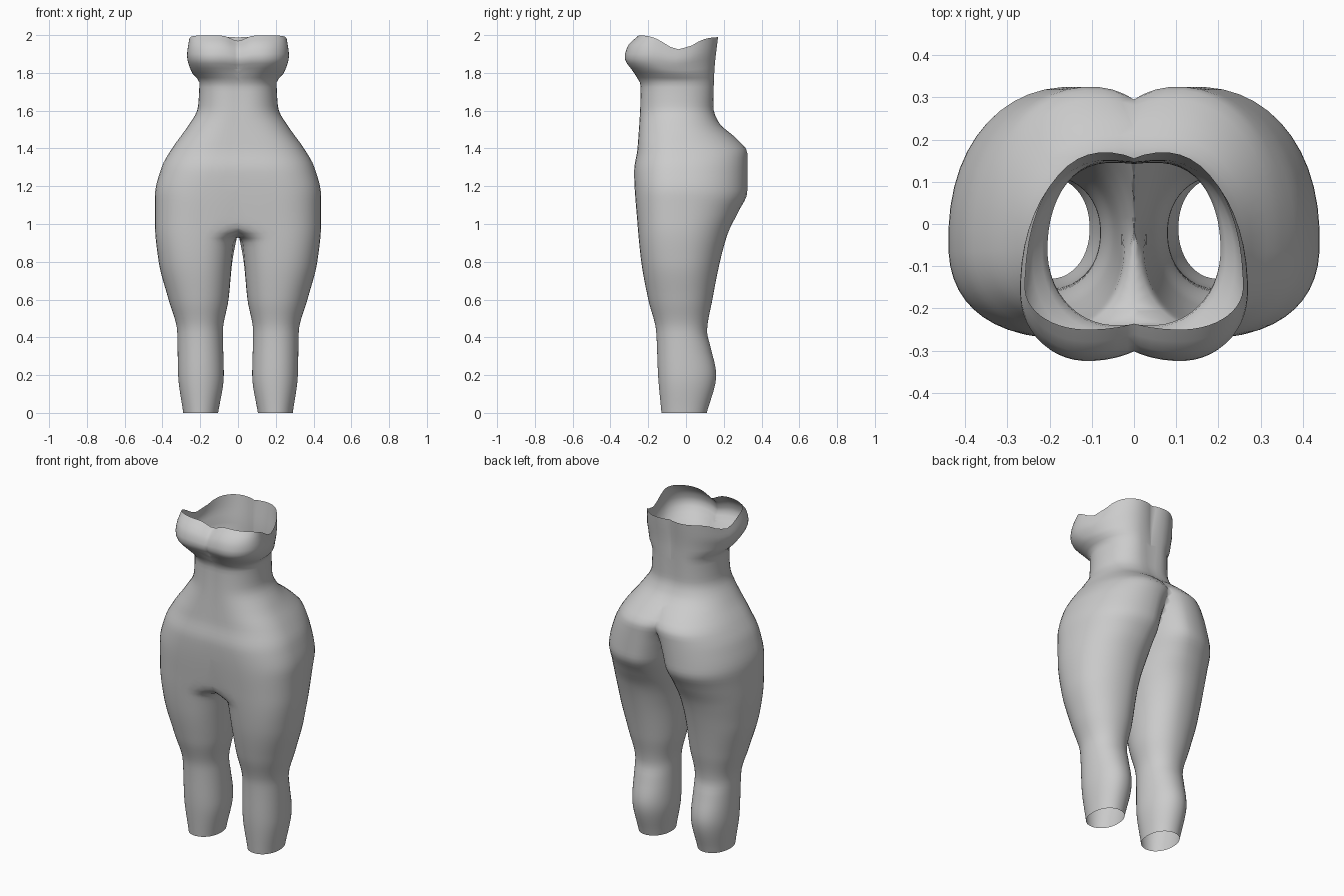
import bpy, bmesh, math

if "Cube" in bpy.data.objects:
    bpy.data.objects.remove(bpy.data.objects["Cube"])

# Outline profiles: (height, value)
OUTER = [(0, .29), (.2, .317), (.43, .322), (.6, .368), (.8, .42), (1, .44), (1.15, .44), (1.3, .405),
         (1.4, .35), (1.5, .278), (1.62, .212), (1.75, .205), (1.81, .245), (1.9, .27), (2, .258)]
FRONT = [(0, -.13), (.2, -.148), (.43, -.158), (.6, -.2), (.8, -.237), (1, -.257), (1.28, -.275),
         (1.4, -.257), (1.73, -.24), (1.8, -.275), (1.88, -.325), (1.94, -.31), (2, -.25)]
BACK = [(0, .11), (.2, .16), (.35, .13), (.43, .112), (.6, .14), (.8, .18), (.95, .222), (1.06, .275),
        (1.17, .325), (1.38, .325), (1.45, .27), (1.54, .172), (1.62, .145), (1.8, .15), (2, .17)]
# Inner side of each half; negative values are merged across the middle
INNER_FRONT = [(0, .105), (.2, .075), (.43, .08), (.6, .05), (.8, .032), (.9, .022), (.935, .0),
               (.96, -.12), (1.02, -.32), (1.2, -.44), (1.62, -.2), (1.75, -.2), (1.85, -.1), (2, -.1)]
INNER_BACK = [(0, .105), (.2, .075), (.43, .08), (.6, .05), (.8, .03), (.9, .012), (.97, -.004),
              (1.15, -.025), (1.3, -.07), (1.4, -.15), (1.55, -.25), (2, -.15)]
# Where the front and back bulge most, and the depth of the widest point
PEAK_FRONT = [(0, .2), (.43, .2), (.8, .21), (1.1, .17), (1.4, .08), (1.6, .04), (1.75, .04), (1.85, .11), (2, .11)]
PEAK_BACK = [(0, .2), (.43, .2), (.9, .2), (1.15, .15), (1.38, .1), (1.55, .05), (1.75, .06), (2, .07)]
MIDDLE = [(0, -.01), (.43, -.02), (.8, -.03), (1.1, -.04), (1.6, -.05), (1.75, -.06), (1.88, -.16), (2, -.15)]
# Squareness of the sections
ROUND_FRONT = [(0, 2.1), (.5, 2.1), (1, 2.4), (1.4, 2.3), (1.6, 2.1), (2, 2.05)]
ROUND_BACK = [(0, 2.1), (.8, 2.1), (1.2, 2.2), (1.6, 2.1), (2, 2.1)]


def sample(keys, z):
    """Smooth interpolation that does not overshoot the keys."""
    n = len(keys)
    d = [(keys[i + 1][1] - keys[i][1]) / (keys[i + 1][0] - keys[i][0]) for i in range(n - 1)]

    def slope(i):
        if i == 0 or i == n - 1:
            return d[min(i, n - 2)]
        a, b = d[i - 1], d[i]
        return 2 * a * b / (a + b) if a * b > 0 else 0

    i = 0
    while i < n - 2 and z > keys[i + 1][0]:
        i += 1
    h = keys[i + 1][0] - keys[i][0]
    t = (z - keys[i][0]) / h
    return ((2 * t**3 - 3 * t**2 + 1) * keys[i][1] + (t**3 - 2 * t**2 + t) * h * slope(i)
            + (3 * t**2 - 2 * t**3) * keys[i + 1][1] + (t**3 - t**2) * h * slope(i + 1))


def section(z, count=48):
    """Four-quadrant rounded section of one half of the body."""
    outer, yc = sample(OUTER, z), sample(MIDDLE, z)
    points = []
    for k in range(count):
        a = 2 * math.pi * (k + .5) / count
        c, s = math.cos(a), math.sin(a)
        back = s > 0
        peak = sample(PEAK_BACK if back else PEAK_FRONT, z)
        inner = sample(INNER_BACK if back else INNER_FRONT, z)
        reach = sample(BACK if back else FRONT, z)
        power = 2 / sample(ROUND_BACK if back else ROUND_FRONT, z)
        x = peak + ((outer if c > 0 else inner) - peak) * abs(c) ** power
        y = yc + (reach - yc) * abs(s) ** power
        # Rim dips under the arms and between the busts
        fade = max(0, (z - 1.75) / .25) ** 1.5
        dip = .075 * math.exp(-((y + .04) / .1) ** 2)
        dip += (.03 * math.exp(-(x / .05) ** 2) if y < 0 else .01)
        points.append((x, y, z - dip * fade))
    return points


# Loft one half, cut it at the middle
bm = bmesh.new()
steps = 80
rings = [[bm.verts.new(p) for p in section(2 * i / steps)] for i in range(steps + 1)]
for low, high in zip(rings, rings[1:]):
    for k in range(len(low)):
        j = (k + 1) % len(low)
        bm.faces.new((low[k], low[j], high[j], high[k]))
bmesh.ops.bisect_plane(bm, geom=bm.verts[:] + bm.edges[:] + bm.faces[:], dist=1e-5,
                       plane_co=(0, 0, 0), plane_no=(1, 0, 0), clear_inner=True)
mesh = bpy.data.meshes.new("body_torso_and_legs")
bm.to_mesh(mesh)
bm.free()

# Mirror into the whole body
body = bpy.data.objects.new("body_torso_and_legs", mesh)
bpy.context.collection.objects.link(body)
mirror = body.modifiers.new("Mirror", 'MIRROR')
mirror.use_clip = True
mirror.merge_threshold = .001
bpy.context.view_layer.objects.active = body
body.select_set(True)
bpy.ops.object.shade_smooth_by_angle(angle=math.radians(50))
